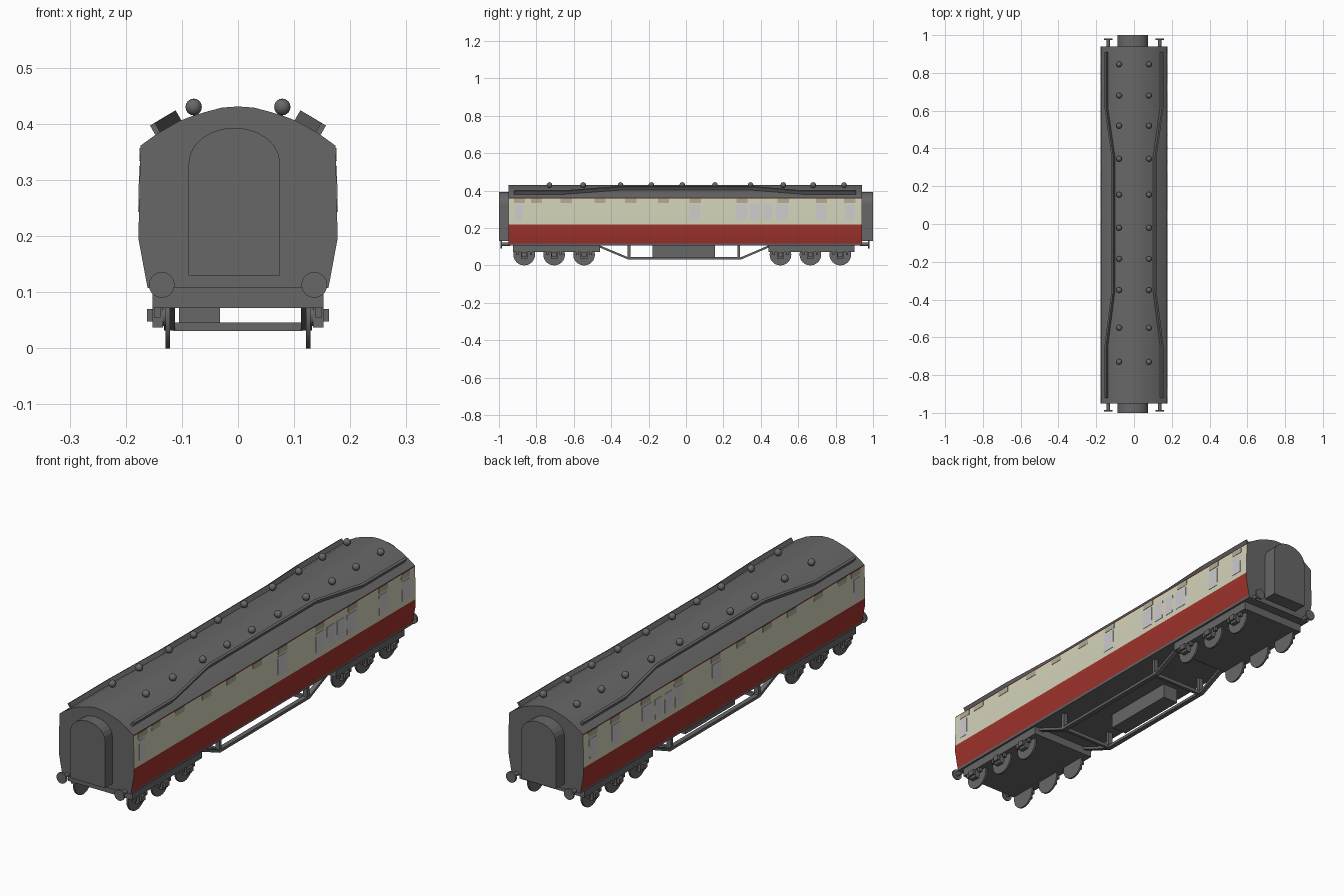
import bpy, bmesh, math
from mathutils import Vector

if "Cube" in bpy.data.objects:
    bpy.data.objects.remove(bpy.data.objects["Cube"])


def srgb(r, g, b):
    def f(c):
        c /= 255
        return c / 12.92 if c <= 0.04045 else ((c + 0.055) / 1.055) ** 2.4
    return (f(r), f(g), f(b), 1)


def material(name, *rgb):
    m = bpy.data.materials.new(name)
    m.diffuse_color = srgb(*rgb)
    m.use_nodes = True
    m.node_tree.nodes["Principled BSDF"].inputs["Base Color"].default_value = m.diffuse_color
    return m


GREY = material("dark grey", 103, 103, 103)
RED = material("crimson", 160, 51, 44)
CREAM = material("cream", 212, 211, 186)
GLASS = material("pale window", 206, 202, 205)
VENT = material("window vent", 176, 172, 149)


def finish(name, bm, mats=(GREY,), smooth=False):
    bmesh.ops.recalc_face_normals(bm, faces=bm.faces)
    me = bpy.data.meshes.new(name)
    bm.to_mesh(me)
    bm.free()
    for m in mats:
        me.materials.append(m)
    ob = bpy.data.objects.new(name, me)
    bpy.context.collection.objects.link(ob)
    if smooth:
        bpy.ops.object.select_all(action='DESELECT')
        ob.select_set(True)
        bpy.context.view_layer.objects.active = ob
        bpy.ops.object.shade_smooth_by_angle(angle=math.radians(32))
    return ob


def loft(bm, rings):
    """Skin closed rings of equal length and cap both ends."""
    vs = [[bm.verts.new(p) for p in r] for r in rings]
    n = len(vs[0])
    for a, b in zip(vs, vs[1:]):
        for i in range(n):
            bm.faces.new((a[i], a[(i + 1) % n], b[(i + 1) % n], b[i]))
    bm.faces.new(vs[0])
    bm.faces.new(vs[-1][::-1])


def extrude_y(bm, outline, y0, y1):
    loft(bm, [[(x, y, z) for x, z in outline] for y in (y0, y1)])


def add_box(bm, x0, x1, y0, y1, z0, z1):
    extrude_y(bm, [(x0, z0), (x1, z0), (x1, z1), (x0, z1)], y0, y1)


def disc(bm, axis, centre, r, half, n=24):
    """Cylinder along x (axis 0) or y (axis 1)."""
    rings = []
    for d in (-half, half):
        ring = []
        for i in range(n):
            a = 2 * math.pi * i / n
            u, w = r * math.cos(a), r * math.sin(a)
            off = (d, u, w) if axis == 0 else (u, d, w)
            ring.append(Vector(centre) + Vector(off))
        rings.append(ring)
    loft(bm, rings)


Y0, Y1 = -0.95, 0.94

# Body shell: side profile mirrored, coloured by height
side = [(0.161, 0.107), (0.163, 0.117), (0.177, 0.193), (0.177, 0.22),
        (0.174, 0.357), (0.1738, 0.361)]
roof = [(0.145, 0.382), (0.105, 0.405), (0.08, 0.4145), (0.055, 0.422), (0.028, 0.429)]
half = side + roof
outline = half + [(0, 0.431)] + [(-x, z) for x, z in reversed(half)]
bm = bmesh.new()
extrude_y(bm, outline, Y0, Y1)
bm.normal_update()
for f in bm.faces:
    z = f.calc_center_median().z
    if abs(f.normal.y) > 0.5 or z < 0.115 or z > 0.361:
        f.material_index = 0
    elif z < 0.22 or z > 0.357:
        f.material_index = 1
    else:
        f.material_index = 2
finish("coach_body", bm, (GREY, RED, CREAM), True)


# Windows and top vents as thin plates following the side
def side_x(z):
    return 0.177 - 0.003 * (z - 0.22) / 0.137


def plates(name, spans, z0, z1, mat):
    bm = bmesh.new()
    for s in (-1, 1):
        for a, b in spans:
            out = [(s * (side_x(z) + d), z) for z, d in
                   ((z0, -0.001), (z0, 0.0015), (z1, 0.0015), (z1, -0.001))]
            extrude_y(bm, out, a, b)
    finish(name, bm, (mat,))


plates("windows", [(-0.915, -0.875), (0.015, 0.075), (0.27, 0.325), (0.345, 0.395),
                   (0.415, 0.46), (0.48, 0.545), (0.695, 0.75), (0.85, 0.90)],
       0.243, 0.325, GLASS)
plates("window_vents", [(y - 0.03, y + 0.03) for y in
                        (-0.89, -0.80, -0.64, -0.46, -0.295, -0.12, 0.05, 0.30,
                         0.52, 0.725, 0.875)], 0.334, 0.357, VENT)

# Arched gangway connections at both ends
arch = [(-0.088, 0.13), (0.075, 0.13)]
arch += [(-0.0065 + 0.0815 * math.cos(math.pi * i / 12), 0.33 + 0.063 * math.sin(math.pi * i / 12))
         for i in range(13)]
for name, a, b in (("front_gangway", -1, Y0 + 0.01), ("rear_gangway", Y1 - 0.01, 1)):
    bm = bmesh.new()
    extrude_y(bm, arch, a, b)
    finish(name, bm)

# Roof ventilator domes
bm = bmesh.new()
for y in (0.845, 0.68, 0.52, 0.345, 0.155, -0.02, -0.185, -0.35, -0.55, -0.73):
    for x in (-0.079, 0.079):
        s = bmesh.ops.create_uvsphere(bm, u_segments=14, v_segments=8, radius=0.015)
        bmesh.ops.translate(bm, verts=s["verts"], vec=(x, y, 0.43))
finish("roof_domes", bm, smooth=True)

# Rain strips that bow towards the roof centre
path = [(-0.92, 0.143, 0.383), (-0.65, 0.143, 0.383), (-0.36, 0.106, 0.405),
        (0.36, 0.106, 0.405), (0.62, 0.143, 0.383), (0.91, 0.143, 0.383)]
for name, s in (("left_rain_strip", -1), ("right_rain_strip", 1)):
    bm = bmesh.new()
    t, n = Vector((0.87, -0.5)) * 0.005, Vector((0.5, 0.87))
    rings = []
    for y, x, z in path:
        p = Vector((x, z))
        ring = [p - t - n * 0.004, p + t - n * 0.004, p + t + n * 0.019, p - t + n * 0.019]
        rings.append([(s * q.x, y, q.y) for q in ring])
    loft(bm, rings)
    finish(name, bm)

# Bogies: solid frame, wheels, axle boxes and springs
for name, a, b, wheels in (("front_bogie", -0.925, -0.46, (-0.865, -0.705, -0.545)),
                           ("rear_bogie", 0.44, 0.90, (0.505, 0.665, 0.825))):
    bm = bmesh.new()
    add_box(bm, -0.152, 0.152, a, b, 0.072, 0.11)
    for y in wheels:
        for s in (-1, 1):
            x0, x1 = sorted((s * 0.134, s * 0.152))
            add_box(bm, x0, x1, y - 0.018, y + 0.018, 0.037, 0.075)
            x0, x1 = sorted((s * 0.14, s * 0.162))
            add_box(bm, x0, x1, y - 0.014, y + 0.014, 0.048, 0.07)
            for d in (-0.036, 0.036):
                x0, x1 = sorted((s * 0.138, s * 0.15))
                add_box(bm, x0, x1, y + d - 0.006, y + d + 0.006, 0.055, 0.075)
    finish(name + "_frame", bm)
    bm = bmesh.new()
    for y in wheels:
        for s in (-1, 1):
            disc(bm, 0, (s * 0.1255, y, 0.058), 0.058, 0.004)
            disc(bm, 0, (s * 0.131, y, 0.058), 0.018, 0.006, 12)
    finish(name + "_wheels", bm, smooth=True)

# Underframe trusses with posts and cross beams
bm = bmesh.new()
for s in (-1, 1):
    x0, x1 = sorted((s * 0.112, s * 0.132))
    line = [(-0.475, 0.107), (-0.31, 0.038), (0.295, 0.038), (0.455, 0.107)]
    loft(bm, [[(x0, y, z - 0.006), (x1, y, z - 0.006), (x1, y, z + 0.006), (x0, y, z + 0.006)]
              for y, z in line])
    for y in (-0.305, 0.283):
        add_box(bm, x0, x1, y - 0.007, y + 0.007, 0.036, 0.11)
for y in (-0.305, 0.283):
    add_box(bm, -0.115, 0.115, y - 0.007, y + 0.007, 0.031, 0.046)
finish("underframe_truss", bm)

# Battery box under the floor
bm = bmesh.new()
add_box(bm, -0.105, -0.032, -0.18, 0.155, 0.044, 0.11)
finish("battery_box", bm)

# Buffers at the four corners
bm = bmesh.new()
for s in (-1, 1):
    for e, y in ((-1, Y0), (1, Y1)):
        disc(bm, 1, (s * 0.136, y + e * 0.015, 0.113), 0.009, 0.025, 12)
        disc(bm, 1, (s * 0.136, y + e * 0.038, 0.113), 0.023, 0.004, 20)
finish("buffers", bm, smooth=True)
